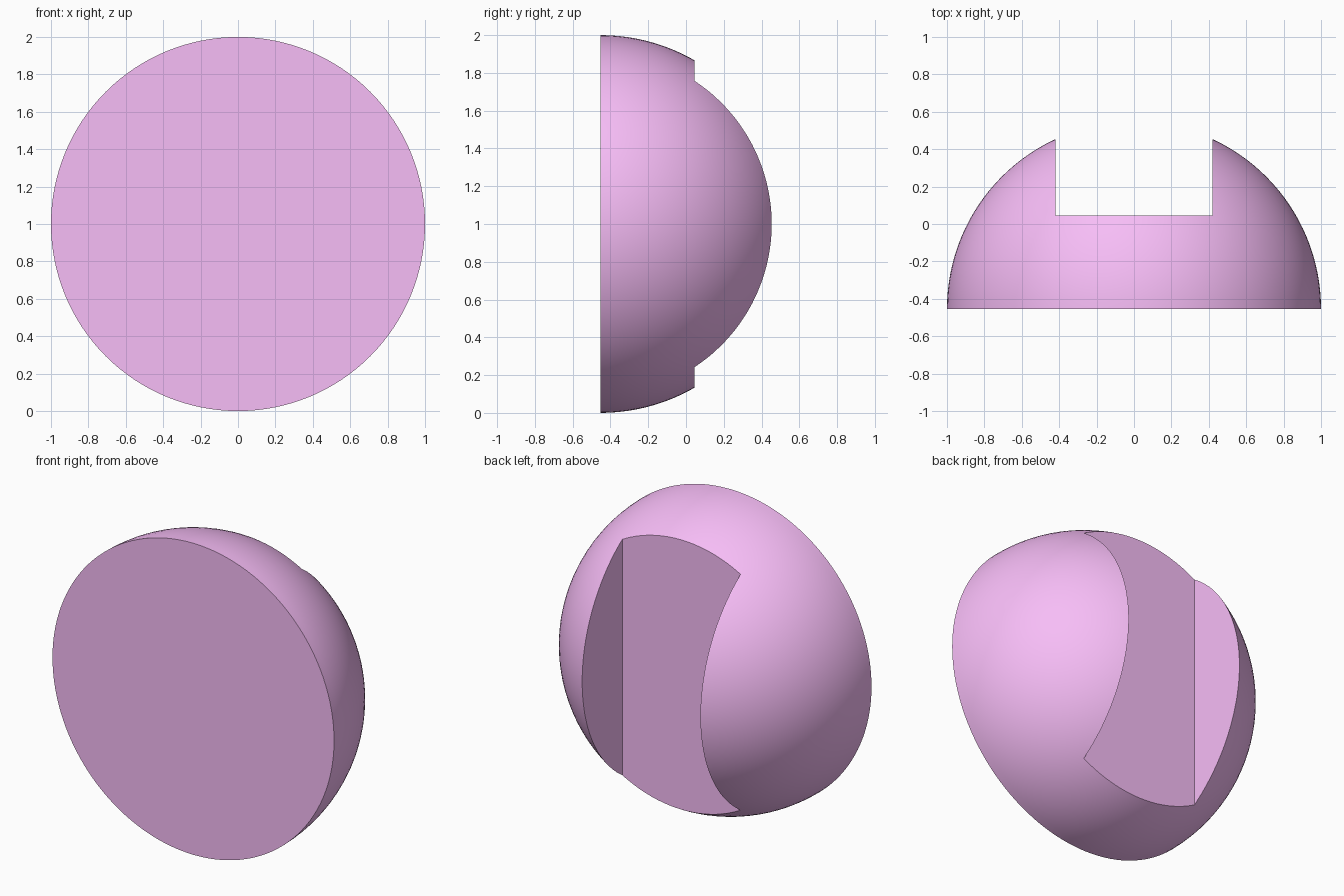
import bpy, bmesh, math
from mathutils import Matrix

if "Cube" in bpy.data.objects:
    bpy.data.objects.remove(bpy.data.objects["Cube"])

HALF_SLOT = 0.42                              # half width of the slot
BACK = -math.sqrt(1 - HALF_SLOT ** 2) / 2     # y of the flat disc, centres the depth
FLOOR = BACK + 0.5                            # y of the slot floor

# Half ball: sphere with its poles along y, cut flat and capped at the equator
bm = bmesh.new()
bmesh.ops.create_uvsphere(bm, u_segments=128, v_segments=64, radius=1,
                          matrix=Matrix.Rotation(math.radians(90), 4, 'X'))
cut = bmesh.ops.bisect_plane(bm, geom=bm.verts[:] + bm.edges[:] + bm.faces[:],
                             dist=1e-5, plane_co=(0, 0, 0), plane_no=(0, -1, 0),
                             clear_outer=True)
rim = [e for e in bm.edges if e.is_boundary]
bmesh.ops.contextual_create(bm, geom=rim)
bmesh.ops.translate(bm, verts=bm.verts[:], vec=(0, BACK, 1))
bmesh.ops.recalc_face_normals(bm, faces=bm.faces[:])
mesh = bpy.data.meshes.new("slotted_half_ball")
bm.to_mesh(mesh)
bm.free()
ball = bpy.data.objects.new("slotted_half_ball", mesh)
bpy.context.collection.objects.link(ball)

# Slot cutter: box running the full height through the dome
bpy.ops.mesh.primitive_cube_add(size=1, location=(0, FLOOR + 0.5, 1))
cutter = bpy.context.object
cutter.name = "slot_cutter"
cutter.scale = (2 * HALF_SLOT, 1, 3)
cutter.hide_render = True

slot = ball.modifiers.new("slot", 'BOOLEAN')
slot.operation = 'DIFFERENCE'
slot.solver = 'EXACT'
slot.object = cutter

bpy.ops.object.select_all(action='DESELECT')
bpy.context.view_layer.objects.active = ball
ball.select_set(True)
bpy.ops.object.modifier_apply(modifier=slot.name)
bpy.data.objects.remove(cutter)

# Smooth dome with crisp slot and rim edges
bpy.ops.object.shade_smooth_by_angle(angle=math.radians(25))

violet = bpy.data.materials.new("violet")
violet.diffuse_color = (0.93, 0.51, 0.93, 1)
violet.use_nodes = True
violet.node_tree.nodes["Principled BSDF"].inputs["Base Color"].default_value = violet.diffuse_color
ball.data.materials.clear()
ball.data.materials.append(violet)
